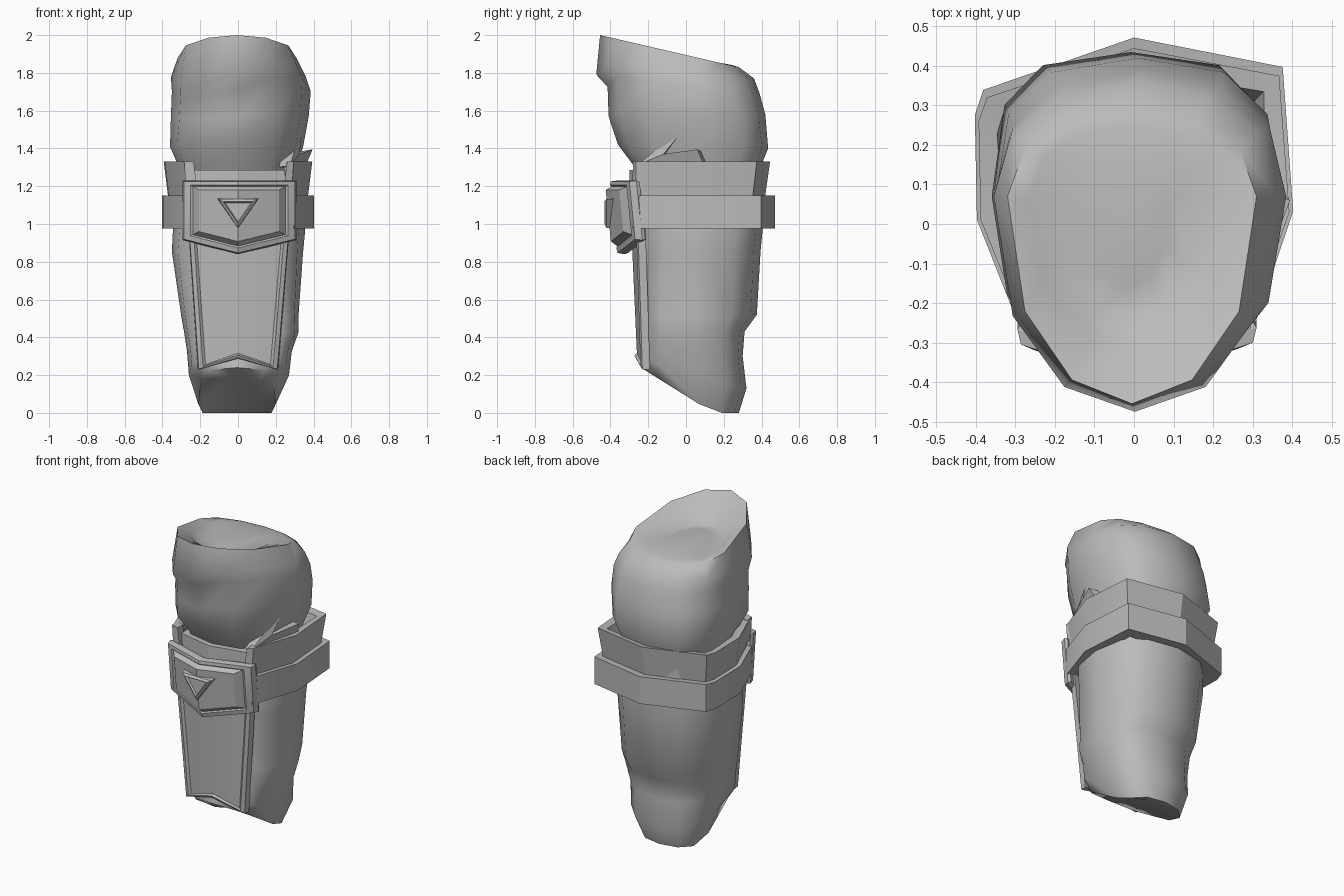
import bpy, bmesh, math

if "Cube" in bpy.data.objects:
    bpy.data.objects.remove(bpy.data.objects["Cube"])

grey = bpy.data.materials.new("plain grey")
grey.diffuse_color = (0.5, 0.5, 0.5, 1)
grey.use_nodes = True
grey.node_tree.nodes["Principled BSDF"].inputs["Base Color"].default_value = grey.diffuse_color


def finish(name, bm, angle=40):
    bmesh.ops.recalc_face_normals(bm, faces=bm.faces)
    me = bpy.data.meshes.new(name)
    bm.to_mesh(me)
    bm.free()
    me.materials.append(grey)
    ob = bpy.data.objects.new(name, me)
    bpy.context.collection.objects.link(ob)
    bpy.ops.object.select_all(action='DESELECT')
    ob.select_set(True)
    bpy.context.view_layer.objects.active = ob
    bpy.ops.object.shade_smooth_by_angle(angle=math.radians(angle))
    return ob


def skin(name, rings, angle=40):
    """Join equal-length closed rings of points into one capped surface."""
    bm = bmesh.new()
    vs = [[bm.verts.new(p) for p in r] for r in rings]
    n = len(vs[0])
    for a, b in zip(vs, vs[1:]):
        for i in range(n):
            j = (i + 1) % n
            bm.faces.new((a[i], a[j], b[j], b[i]))
    for r in (vs[0], vs[-1]):
        if n == 6:      # folded along the line between points 1 and 4
            bm.faces.new((r[0], r[1], r[4], r[5]))
            bm.faces.new((r[1], r[2], r[3], r[4]))
        elif n > 6:
            bmesh.ops.poke(bm, faces=[bm.faces.new(r)])
        else:
            bm.faces.new(r)
    return finish(name, bm, angle)


def oval(x0, x1, yf, yb, zf, zb, tilt=0.0, front=0.8, back=0.8, n=12):
    """Lopsided oval; height runs from zf in front to zb behind.
    front and back shape each half: lower is boxier."""
    pts, ym = [], 0.07
    for i in range(n):
        t = -math.pi / 2 + 2 * math.pi * i / n
        p = front if math.sin(t) < 0 else back
        c = math.copysign(abs(math.cos(t)) ** p, math.cos(t))
        s = math.copysign(abs(math.sin(t)) ** min(p, .85), math.sin(t))
        x = (x0 + x1) / 2 + (x1 - x0) / 2 * c
        y = ym + (yb - ym) * s if s > 0 else ym + (ym - yf) * s
        z = zf + (zb - zf) * (y - yf) / (yb - yf)
        pts.append((x, y, max(0, z + tilt * x * max(0, -s))))
    return pts


# upper limb: bulging cloth, front lip sloping into a shallow bowl
skin("upper_limb", [oval(*r) for r in (
    (-.30, .29, -.23, .37, 1.20, 1.20, 0, .8, .7),
    (-.31, .31, -.27, .39, 1.30, 1.29, 0, .8, .7),
    (-.36, .345, -.36, .435, 1.42, 1.40, 0, .8, .66),
    (-.355, .375, -.41, .42, 1.57, 1.58, .1, .9, .75),
    (-.35, .385, -.415, .39, 1.72, 1.69, .3, .9, .85),
    (-.355, .36, -.475, .36, 1.79, 1.77, .3, 1, .95),
    (-.32, .31, -.455, .28, 2.0, 1.83, 0, 1.05, 1),
    (-.265, .25, -.32, .25, 1.925, 1.84, 0, 1.1, 1),
    (-.21, .18, -.26, .20, 1.85, 1.85, 0, 1.1, 1),
    (-.12, .09, -.16, .13, 1.865, 1.86, 0, 1, 1))], angle=60)

# lower limb, boxy in front and cut on a slant at the bottom
skin("lower_limb", [oval(*r) for r in (
    (-.33, .33, -.24, .40, 1.24, 1.24),
    (-.345, .355, -.25, .405, .96, .96, 0, .72),
    (-.35, .345, -.24, .395, .85, .86, 0, .65),
    (-.30, .32, -.22, .375, .50, .52, 0, .5),
    (-.285, .32, -.215, .31, .42, .43, 0, .45),
    (-.27, .285, -.215, .30, .36, .30, 0, .42),
    (-.26, .27, -.225, .32, .28, .13, 0, .42),
    (-.21, .20, -.24, .28, .24, -.085, 0, .5),
    (-.12, .12, -.12, .22, .18, .01))], angle=60)


# cloth fold above the strap: a pointed blade and a skirt below it
def slab(name, pts, depth=.06):
    skin(name, [pts, [(x - depth, y + .02, z - .01) for x, y, z in pts]], 20)


start, mid = (.275, -.26, 1.31), (.325, -.12, 1.37)
slab("fold_blade", [start, (.345, .01, 1.53), mid])
slab("fold_skirt", [start, mid, (.395, .06, 1.395), (.355, .10, 1.30)])

# straps: faceted loops, pointed at the back
PLAN = [(-.27, -.255), (-.375, .01), (-.38, .26), (-.36, .32), (0, .445),
        (.355, .375), (.38, .03), (.28, -.265)]


def strap(name, z0, z1, s0, s1, thick, wide=1.0):
    rings = []
    for x, y in PLAN:
        def at(s, z, t):
            r = math.hypot(x, y)
            k = s * (r - t) / r
            return (x * k * wide, y * k, z)
        rings.append([at(s0, z0, 0), at(s1, z1, 0),
                      at(s1, z1 - .01, thick), at(s0, z0 + .01, thick + .02)])
    return skin(name, rings, angle=25)


strap("upper_strap", 1.14, 1.33, .94, 1.0, .055, 1.035)
strap("lower_strap", .975, 1.15, 1.06, 1.06, .08)

# upright tabs at the strap ends, with a lower bridge between them
for name, a, b in (("left_tab", -.275, -.215), ("right_tab", .285, .24)):
    lean = -.02 if a < 0 else .02
    skin(name, [[(a + lean * .5, y, 1.33), (b + lean, y - .015, 1.33),
                 (b, y - .02, 1.18), (a, y, 1.18)] for y in (-.265, -.21)], angle=20)
skin("front_bridge", [[(-.23, y, 1.285), (0, y - .05, 1.285), (.25, y, 1.285),
                       (.25, y, 1.15), (0, y - .05, 1.15), (-.23, y, 1.15)]
                      for y in (-.25, -.18)], angle=20)


# shin plate: framed panel, folded along its centre line
def shin(inset, y):
    top, low = 1.05, .228 + inset * .7
    xt, xb = .268 - inset, .212 - inset
    pts = [(-xt, top), (0, top), (xt + .012, top),
           (xb, low), (0, low + .06), (-xb, low)]
    return [(x, y - .035 + .16 * abs(x) - .045 * (z - .25), z) for x, z in pts]


skin("shin_plate", [shin(0, -.19), shin(.004, -.230), shin(.026, -.236),
                    shin(.040, -.222)], angle=20)


# shield buckle: bent plate with a raised inner shield
def shield(k, y):
    pts = [(-.295, 1.23), (0, 1.23), (.31, 1.23),
           (.31, .915), (0, .84), (-.295, .915)]
    out = []
    for x, z in pts:
        x, z = x * k, 1.065 + (z - 1.065) * k
        out.append((x, y + .33 * abs(x) + .10 * (1.23 - z), z))
    return out


skin("buckle", [shield(.97, -.345), shield(1, -.365), shield(.97, -.40),
                shield(.85, -.405), shield(.81, -.398), shield(.70, -.43)], angle=18)


# triangle badge on the buckle, with a dished centre
def badge(k, y):
    return [(x * k, y, 1.075 + (z - 1.075) * k)
            for x, z in ((-.11, 1.135), (.11, 1.135), (0, .975))]


skin("triangle_badge", [badge(1, -.37), badge(.95, -.422), badge(.72, -.432),
                        badge(.62, -.418)], angle=15)
